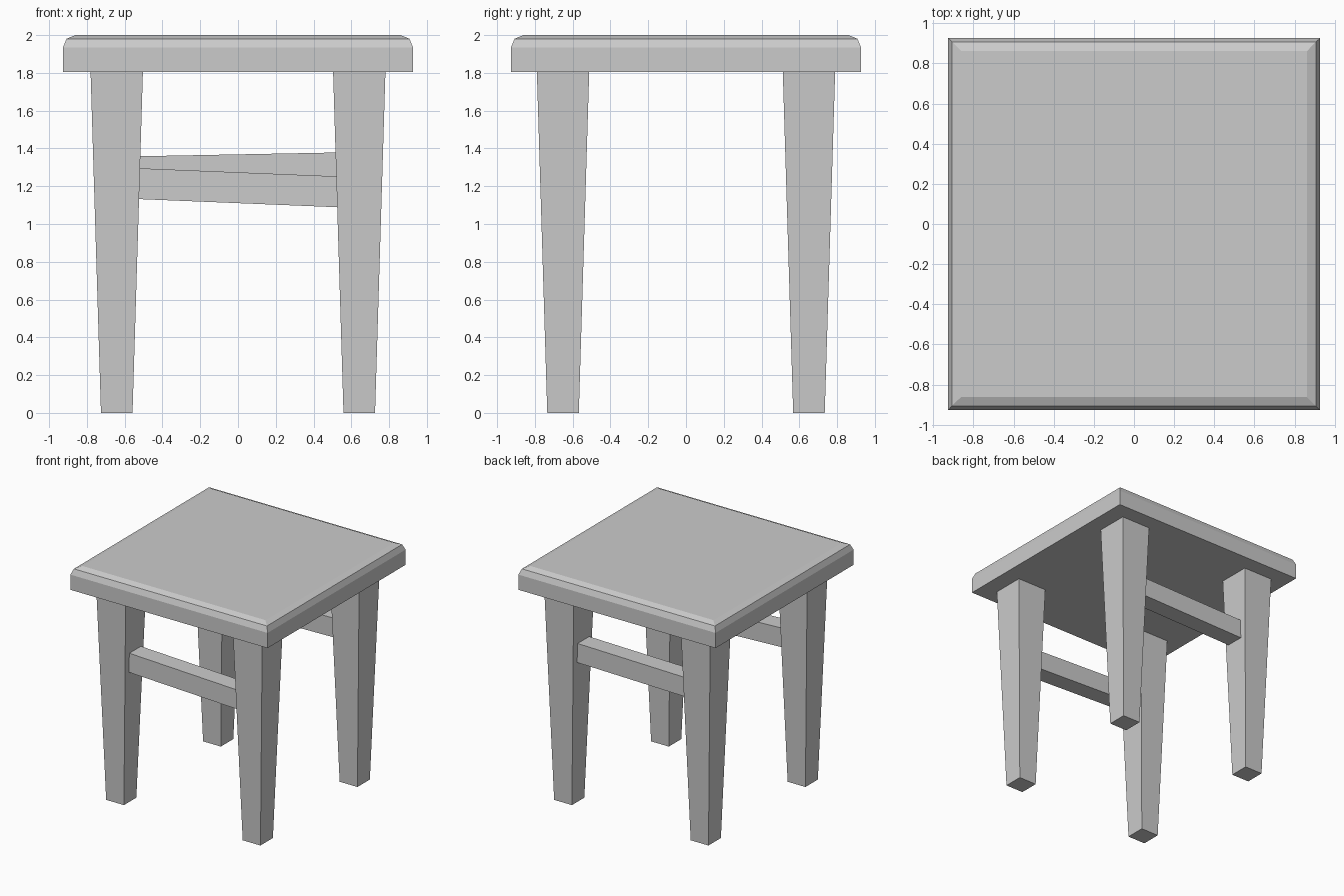
import bpy, bmesh, math

if "Cube" in bpy.data.objects:
    bpy.data.objects.remove(bpy.data.objects["Cube"])


def make_object(name, bm):
    mesh = bpy.data.meshes.new(name)
    bm.to_mesh(mesh)
    bm.free()
    obj = bpy.data.objects.new(name, mesh)
    bpy.context.collection.objects.link(obj)
    return obj


def box(size, centre):
    bm = bmesh.new()
    bmesh.ops.create_cube(bm, size=1)
    bmesh.ops.scale(bm, vec=size, verts=bm.verts)
    bmesh.ops.translate(bm, vec=centre, verts=bm.verts)
    return bm


SEAT_BOTTOM = 1.805

# Seat: square slab with the top rim rounded in two steps
bm = box((1.854, 1.854, 2 - SEAT_BOTTOM), (0, 0, (2 + SEAT_BOTTOM) / 2))
rim = [e for e in bm.edges if all(v.co.z > 1.99 for v in e.verts)]
bmesh.ops.bevel(bm, geom=rim, offset=0.066, segments=2, profile=0.5, affect='EDGES')
make_object("seat", bm)

# Legs: square posts tapering towards the floor
for y_name, sy in (("front", -1), ("back", 1)):
    for x_name, sx in (("left", -1), ("right", 1)):
        bm = box((0.277, 0.277, SEAT_BOTTOM), (0, 0, SEAT_BOTTOM / 2))
        foot = [v for v in bm.verts if v.co.z < 0.01]
        bmesh.ops.scale(bm, vec=(0.603, 0.603, 1), verts=foot)
        leg = make_object(f"{y_name}_{x_name}_leg", bm)
        leg.location = (sx * 0.642, sy * 0.651, 0)

# Rails: slightly crooked bars between the legs, front and back
for name, y, z, rise in (("front_rail", -0.64, 1.192, -0.043),
                         ("back_rail", 0.64, 1.287, 0.02)):
    rail = make_object(name, box((1.2, 0.155, 0.163), (0, 0, 0)))
    rail.location = (0, y, z)
    rail.rotation_euler = (0, -math.atan2(rise, 1.05), 0)
